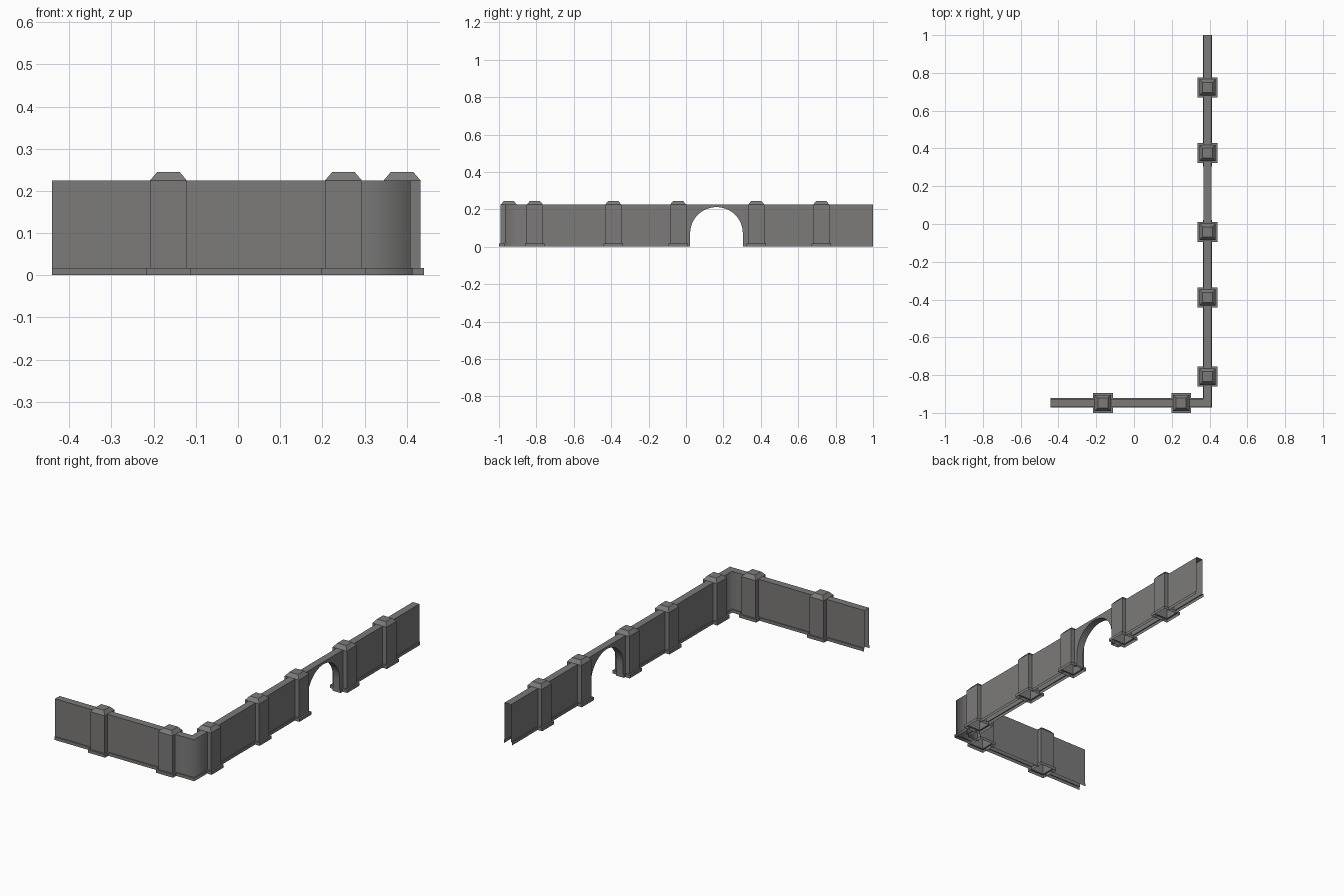
import bpy, bmesh, math
from mathutils import Vector

if "Cube" in bpy.data.objects:
    bpy.data.objects.remove(bpy.data.objects["Cube"])

H, CAP, PL = 0.225, 0.245, 0.017     # wall top, pillar cap top, plinth height
W, P = 0.020, 0.025                  # half thickness of wall and of its plinth
PILLAR, FOOT, TIP = 0.0435, 0.0525, 0.0265   # pillar half widths
XW, YW = 0.389, -0.9475              # centre lines of the long and short runs
X_END = -0.4415

stone = bpy.data.materials.new("grey_stone")
stone.diffuse_color = (0.20, 0.197, 0.193, 1)
stone.use_nodes = True
stone.node_tree.nodes["Principled BSDF"].inputs["Base Color"].default_value = stone.diffuse_color


def finish(bm, name):
    me = bpy.data.meshes.new(name)
    bm.to_mesh(me)
    bm.free()
    me.materials.append(stone)
    ob = bpy.data.objects.new(name, me)
    bpy.context.collection.objects.link(ob)
    return ob


def wall(name, path):
    """Hollow wall shell with plinth, swept along a flat path (open below)."""
    profile = [(-P, 0), (-P, PL), (-W, PL), (-W, H), (W, H), (W, PL), (P, PL), (P, 0)]
    pts = [Vector((x, y, 0)) for x, y in path]
    dirs = [(b - a).normalized() for a, b in zip(pts, pts[1:])]
    left = [Vector((-d.y, d.x, 0)) for d in dirs]
    bm = bmesh.new()
    rings = []
    for i, p in enumerate(pts):
        n = left[0] if i == 0 else left[-1] if i == len(pts) - 1 else left[i - 1] + left[i]
        rings.append([bm.verts.new(p + n * o + Vector((0, 0, z))) for o, z in profile])
    for a, b in zip(rings, rings[1:]):
        for i in range(len(profile) - 1):
            bm.faces.new((a[i], b[i], b[i + 1], a[i + 1])).smooth = True
    # level edges stay sharp, the upright corner edge is shaded soft
    for e in bm.edges:
        e.smooth = abs(e.verts[0].co.z - e.verts[1].co.z) > 0.001
    return finish(bm, name)


def pillar(name, x, y):
    """Square pillar with foot and bevelled cap (open below)."""
    bm = bmesh.new()
    rings = []
    for r, z in [(FOOT, 0), (FOOT, PL), (PILLAR, PL), (PILLAR, H), (TIP, CAP)]:
        rings.append([bm.verts.new((x + sx * r, y + sy * r, z))
                      for sx, sy in ((-1, -1), (1, -1), (1, 1), (-1, 1))])
    for a, b in zip(rings, rings[1:]):
        for i in range(4):
            j = (i + 1) % 4
            bm.faces.new((a[i], a[j], b[j], b[i]))
    bm.faces.new(rings[-1])
    return finish(bm, name)


def arch_wall(name, y0, y1, yc, r, spring):
    """Wall piece with a round-headed opening and a lined soffit."""
    n = 24
    pts = [(y0, H), (y0, 0), (yc - r, 0)]
    pts += [(yc - r * math.cos(math.pi * k / n), spring + r * math.sin(math.pi * k / n))
            for k in range(n + 1)]
    pts += [(yc + r, 0), (y1, 0), (y1, H)]
    bm = bmesh.new()
    R = [bm.verts.new((XW + W, y, z)) for y, z in pts]
    L = [bm.verts.new((XW - W, y, z)) for y, z in pts]
    bm.faces.new(R)
    bm.faces.new(L[::-1])
    m = len(pts)
    for i in list(range(2, m - 3)) + [m - 1]:       # soffit, then wall top
        j = (i + 1) % m
        bm.faces.new((R[i], L[i], L[j], R[j])).smooth = True
    for e in bm.edges:
        e.smooth = len(e.link_faces) == 2 and e.calc_face_angle() < math.radians(30)
    # plinth strips beside the opening
    for a, b in ((y0, yc - r), (yc + r, y1)):
        for s in (-1, 1):
            cube = bmesh.ops.create_cube(bm, size=1)["verts"]
            for v in cube:
                v.co = (XW + s * (W + P) / 2 + v.co.x * (P - W),
                        (a + b) / 2 + v.co.y * (b - a), PL / 2 + v.co.z * PL)
    return finish(bm, name)


# Pillars of both runs
xs = [-0.165, 0.25]
ys = [-0.808, -0.389, -0.042, 0.376, 0.723]
for i, x in enumerate(xs):
    pillar(f"short_run_pillar_{i + 1}", x, YW)
for i, y in enumerate(ys):
    pillar(f"long_run_pillar_{i + 1}", XW, y)

# Short run and corner
wall("short_run_end_wall", [(X_END, YW), (xs[0] - PILLAR, YW)])
wall("short_run_wall", [(xs[0] + PILLAR, YW), (xs[1] - PILLAR, YW)])
wall("corner_wall", [(xs[1] + PILLAR, YW), (XW, YW), (XW, ys[0] - PILLAR)])

# Long run, with the archway between the third and fourth pillars
for i in range(4):
    a, b = ys[i] + PILLAR, ys[i + 1] - PILLAR
    if i == 2:
        arch_wall("archway_wall", a, b, 0.163, 0.141, 0.071)
    else:
        wall(f"long_run_wall_{i + 1}", [(XW, a), (XW, b)])
wall("long_run_end_wall", [(XW, ys[-1] + PILLAR), (XW, 1.0)])
